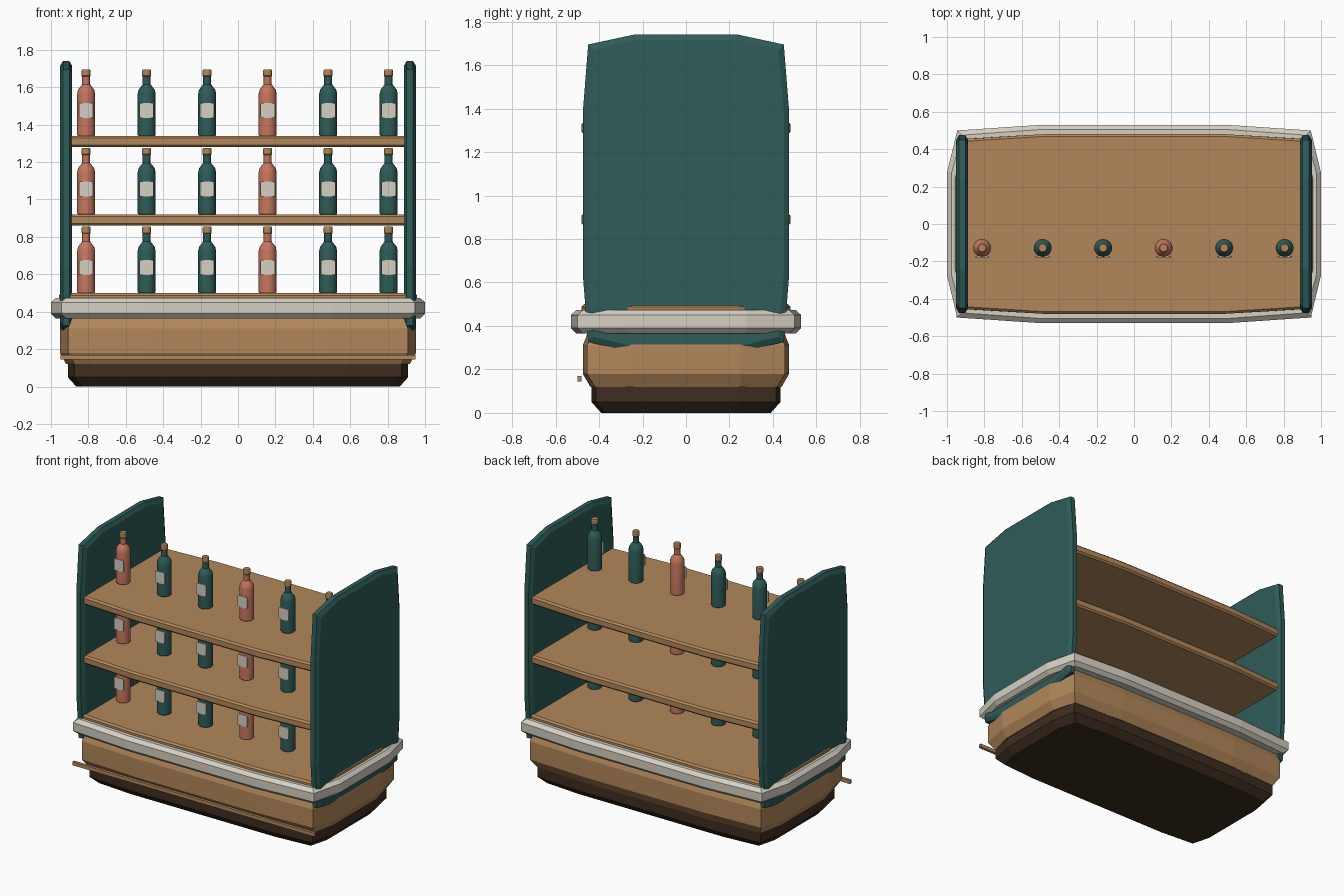
import bpy, bmesh, math

if "Cube" in bpy.data.objects:
    bpy.data.objects.remove(bpy.data.objects["Cube"])


def material(name, rgb):
    m = bpy.data.materials.new(name)
    lin = [((c / 255 + 0.055) / 1.055) ** 2.4 for c in rgb]
    m.diffuse_color = (*lin, 1)
    m.use_nodes = True
    m.node_tree.nodes["Principled BSDF"].inputs["Base Color"].default_value = m.diffuse_color
    return m


WOOD = material("warm wood", (178, 135, 90))
TEAL = material("deep teal", (46, 92, 88))
CREAM = material("cream", (214, 208, 196))
DARK = material("dark brown", (62, 45, 32))
PINK = material("rose glass", (198, 118, 94))


def add_object(name, bm, mats):
    bmesh.ops.recalc_face_normals(bm, faces=bm.faces)
    me = bpy.data.meshes.new(name)
    bm.to_mesh(me)
    bm.free()
    for m in mats:
        me.materials.append(m)
    ob = bpy.data.objects.new(name, me)
    bpy.context.collection.objects.link(ob)
    return ob


def loft(bm, rings):
    """Skin a stack of equal rings and cap both ends."""
    rows = [[bm.verts.new(p) for p in r] for r in rings]
    n = len(rows[0])
    faces = [bm.faces.new(rows[0]), bm.faces.new(rows[-1])]
    for a, b in zip(rows, rows[1:]):
        for i in range(n):
            j = (i + 1) % n
            faces.append(bm.faces.new((a[i], a[j], b[j], b[i])))
    return faces


def outline(hu, hv, flat_u, flat_v, cut_u, cut_v):
    """Bulged rectangle: a flat middle on each side, pulled-in corners."""
    quarter = [(hu, flat_v), (hu - cut_u, hv - cut_v), (flat_u, hv)]
    left = [(-u, v) for u, v in reversed(quarter)]
    top = quarter + left
    return top + [(-u, -v) for u, v in top]


def bulged_box(name, mat, shape, layers, side_panel_z=None):
    """Layers are (position, inset) pairs along z, or along x for panels."""
    hu, hv, fu, fv, cu, cv = shape
    bm = bmesh.new()
    rings = []
    for w, inset in layers:
        pts = outline(hu - inset, hv - inset, fu, fv, cu, cv)
        if side_panel_z is None:
            rings.append([(u, v, w) for u, v in pts])
        else:
            rings.append([(w, u, v + side_panel_z) for u, v in pts])
    loft(bm, rings)
    return add_object(name, bm, [mat])


# Plinth, cabinet body and counter trim
bulged_box("plinth", DARK, (0.91, 0.435, 0.57, 0.24, 0.035, 0.02),
           [(0.0, 0.045), (0.05, 0.0), (0.14, 0.0), (0.20, 0.03)])
bulged_box("cabinet_body", WOOD, (0.953, 0.475, 0.48, 0.25, 0.045, 0.02),
           [(0.12, 0.035), (0.18, 0.0), (0.31, 0.0), (0.40, 0.035)])
bulged_box("counter_trim", CREAM, (1.0, 0.53, 0.5, 0.275, 0.055, 0.03),
           [(0.365, 0.025), (0.39, 0.0), (0.45, 0.0), (0.473, 0.025)])

# Shelves
for name, z, hx in (("floor_shelf", 0.44, 0.957), ("middle_shelf", 0.86, 0.945),
                    ("top_shelf", 1.28, 0.945)):
    bulged_box(name, WOOD, (hx, 0.48, 0.49, 0.24, 0.045, 0.025),
               [(z, 0.012), (z + 0.012, 0.0), (z + 0.048, 0.0), (z + 0.06, 0.012)])

# Side panels
for side, s in (("left", -1), ("right", 1)):
    bulged_box(side + "_side_panel", TEAL, (0.475, 0.73, 0.24, 0.37, 0.025, 0.045),
               [(s * 0.887, 0.025), (s * 0.902, 0.0), (s * 0.936, 0.0), (s * 0.951, 0.025)],
               side_panel_z=1.01)

# Thin rail along the cabinet front
bm = bmesh.new()
bmesh.ops.create_cube(bm, size=1)
for v in bm.verts:
    v.co = (v.co.x * 1.9, v.co.y * 0.02 - 0.49, v.co.z * 0.025 + 0.157)
add_object("front_rail", bm, [WOOD])

# Bottles: lathed glass, cork and a front label
SIDES = 16
GLASS = [(0.044, 0.0), (0.048, 0.006), (0.048, 0.225), (0.043, 0.247),
         (0.030, 0.264), (0.021, 0.276), (0.021, 0.322)]
CORK = [(0.021, 0.318), (0.024, 0.322), (0.024, 0.350), (0.021, 0.355)]


def lathe(bm, profile, x, y, z):
    rings = [[(x + r * math.cos(2 * math.pi * i / SIDES),
               y + r * math.sin(2 * math.pi * i / SIDES), z + h)
              for i in range(SIDES)] for r, h in profile]
    return loft(bm, rings)


def bottle(name, glass, x, y, z):
    bm = bmesh.new()
    lathe(bm, GLASS, x, y, z)
    for f in lathe(bm, CORK, x, y, z):
        f.material_index = 1
    # Label plate with clipped corners
    pts = outline(0.038, 0.041, 0.03, 0.033, 0.003, 0.003)
    rings = [[(x + u, y + d, z + 0.136 + v) for u, v in pts] for d in (-0.043, -0.051)]
    for f in loft(bm, rings):
        f.material_index = 2
    ob = add_object(name, bm, [glass, WOOD, CREAM])
    bpy.ops.object.select_all(action='DESELECT')
    ob.select_set(True)
    bpy.context.view_layer.objects.active = ob
    bpy.ops.object.shade_smooth_by_angle(angle=math.radians(30))


for row, z in enumerate((0.50, 0.92, 1.34)):
    for col in range(6):
        bottle(f"bottle_{row + 1}_{col + 1}", PINK if col % 3 == 0 else TEAL,
               -0.812 + col * 0.3235, -0.128, z)
